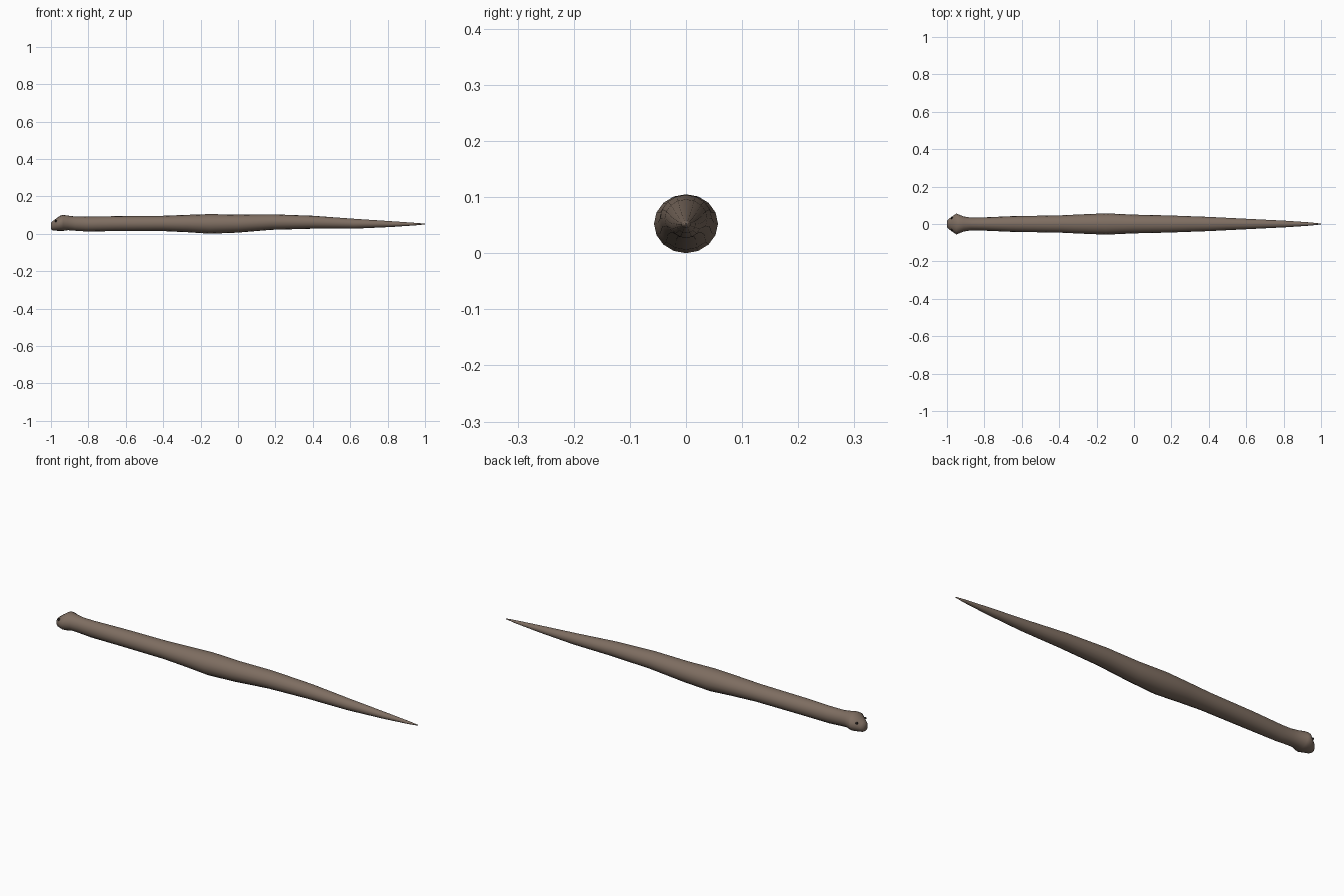
import bpy, bmesh, math
from mathutils import Vector

if "Cube" in bpy.data.objects:
    bpy.data.objects.remove(bpy.data.objects["Cube"])

def material(name, rgb):
    m = bpy.data.materials.new(name)
    m.diffuse_color = (*rgb, 1)
    m.use_nodes = True
    m.node_tree.nodes["Principled BSDF"].inputs["Base Color"].default_value = m.diffuse_color
    return m

skin = material("brown skin", (0.21, 0.155, 0.12))
dark = material("dark eye", (0.02, 0.016, 0.013))

# Stations along the snake: x, half width, bottom z, top z
stations = [
    (-1.0, 0.016, 0.024, 0.058), (-0.99, 0.028, 0.018, 0.068),
    (-0.97, 0.042, 0.016, 0.083), (-0.95, 0.056, 0.015, 0.097),
    (-0.935, 0.050, 0.015, 0.101), (-0.91, 0.040, 0.019, 0.097),
    (-0.87, 0.034, 0.016, 0.092), (-0.81, 0.035, 0.012, 0.091),
    (-0.65, 0.042, 0.014, 0.094), (-0.40, 0.046, 0.014, 0.096),
    (-0.27, 0.052, 0.008, 0.101), (-0.15, 0.057, 0.000, 0.105),
    (0.0, 0.050, 0.006, 0.102), (0.18, 0.046, 0.021, 0.104),
    (0.40, 0.038, 0.027, 0.096), (0.62, 0.027, 0.027, 0.080),
    (0.82, 0.017, 0.036, 0.067), (0.95, 0.008, 0.045, 0.058),
    (1.0, 0.002, 0.050, 0.054)]

def ring_point(x, w, lo, hi, a):
    return Vector((x, w * math.cos(a), (lo + hi) / 2 + (hi - lo) / 2 * math.sin(a)))

def loft(name, rows, sides, mat):
    bm = bmesh.new()
    rings = [[bm.verts.new(ring_point(*r, 2 * math.pi * i / sides)) for i in range(sides)]
             for r in rows]
    for a, b in zip(rings, rings[1:]):
        for i in range(sides):
            j = (i + 1) % sides
            bm.faces.new((a[i], a[j], b[j], b[i]))
    bm.faces.new(rings[0])
    bm.faces.new(rings[-1])
    bmesh.ops.recalc_face_normals(bm, faces=bm.faces)
    me = bpy.data.meshes.new(name)
    bm.to_mesh(me)
    bm.free()
    ob = bpy.data.objects.new(name, me)
    bpy.context.collection.objects.link(ob)
    me.materials.append(mat)
    for p in me.polygons:
        p.use_smooth = True
    return ob

# Head, body and tail as one skin
loft("snake_body", stations, 16, skin)

# Small eyes set into both sides of the head
for side, label in ((-1, "right"), (1, "left")):
    bpy.ops.mesh.primitive_uv_sphere_add(segments=10, ring_count=6, radius=0.006,
                                         location=(-0.974, side * 0.033, 0.068))
    eye = bpy.context.object
    eye.name = label + "_eye"
    eye.data.materials.append(dark)
    bpy.ops.object.shade_smooth()
